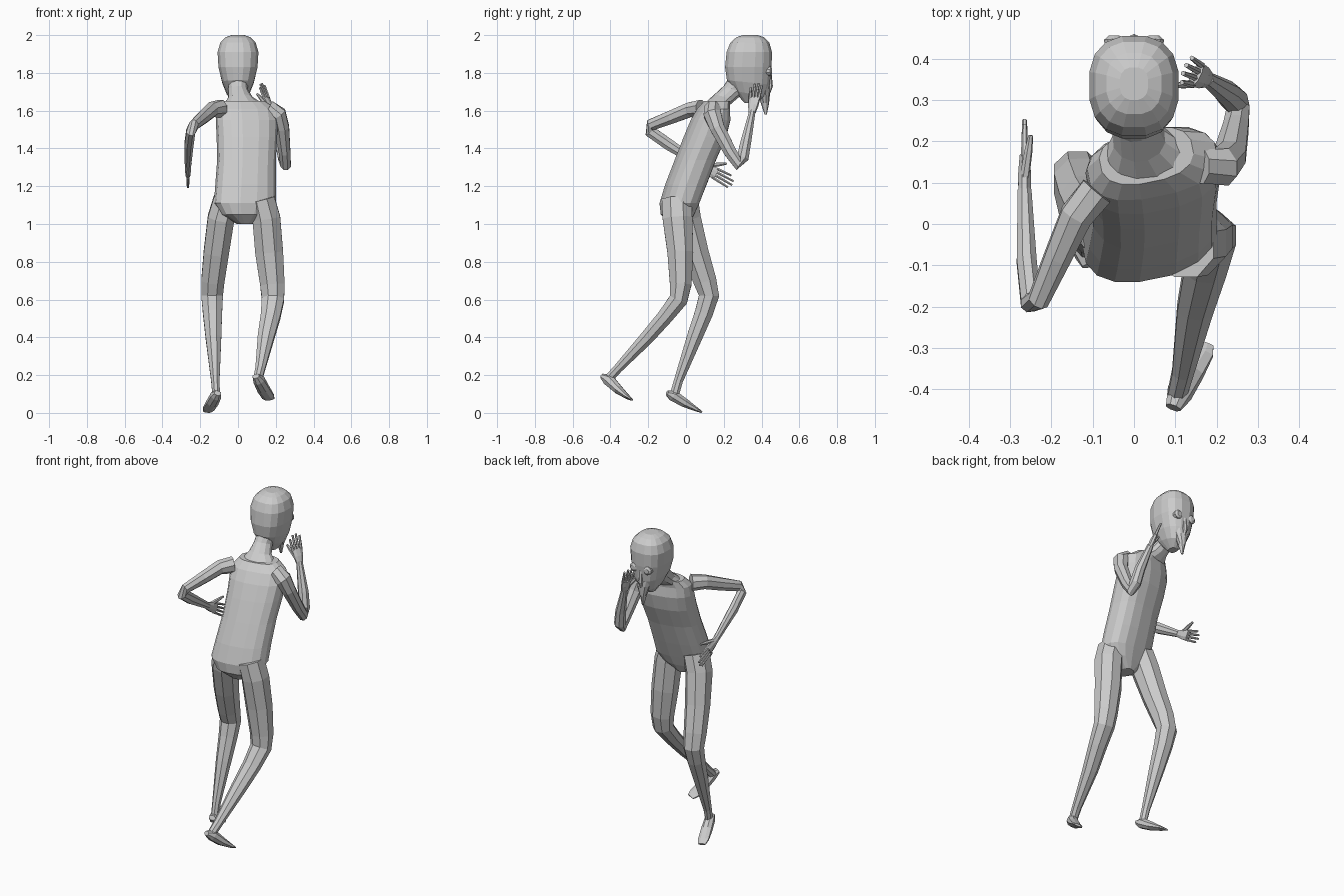
import bpy, bmesh, math
from mathutils import Vector


def skin(name, rings):
    """Closed flat-shaded mesh through equal-sized rings of points."""
    bm = bmesh.new()
    loops = [[bm.verts.new(p) for p in r] for r in rings]
    n = len(loops[0])
    for a, b in zip(loops, loops[1:]):
        for i in range(n):
            j = (i + 1) % n
            bm.faces.new((a[i], a[j], b[j], b[i]))
    bm.faces.new(loops[0][::-1])
    bm.faces.new(loops[-1])
    bmesh.ops.recalc_face_normals(bm, faces=bm.faces)
    me = bpy.data.meshes.new(name)
    bm.to_mesh(me)
    bm.free()
    ob = bpy.data.objects.new(name, me)
    bpy.context.collection.objects.link(ob)
    return ob


def stack(name, secs, sides=16, yaw=0, power=0.8):
    """Horizontal rounded sections: (x, y, z, half width, half depth[, slope of y in z])."""
    rings = []
    for s in secs:
        x, y, z, rx, ry = s[:5]
        pitch = s[5] if len(s) > 5 else 0
        ring = []
        for i in range(sides):
            a = 2 * math.pi * (i + 0.5) / sides
            c, d = math.cos(a), math.sin(a)
            u = math.copysign(abs(c) ** power, c) * rx
            v = math.copysign(abs(d) ** power, d) * ry
            ring.append((x + u * math.cos(yaw) - v * math.sin(yaw),
                         y + u * math.sin(yaw) + v * math.cos(yaw), z + v * pitch))
        rings.append(ring)
    return skin(name, rings)


def limb(name, pts, sides=8, ref=(1, 0, 0)):
    """Tube across its path: (x, y, z, radius along ref, other radius)."""
    ps = [Vector(p[:3]) for p in pts]
    rings = []
    for i, p in enumerate(pts):
        t = (ps[min(i + 1, len(ps) - 1)] - ps[max(i - 1, 0)]).normalized()
        u = Vector(ref)
        u = (u - t * u.dot(t)).normalized()
        v = t.cross(u)
        rings.append([ps[i] + u * math.cos(a) * p[3] + v * math.sin(a) * p[4]
                      for a in (2 * math.pi * (k + 0.5) / sides for k in range(sides))])
    return skin(name, rings)


def hand(side, wrist, tip, across, thumb):
    """Palm, four fingers spread along 'across', and a thumb."""
    w, t = Vector(wrist), Vector(tip)
    d = t - w
    ac = Vector(across)
    ac = (ac - d * ac.dot(d) / d.length_squared).normalized()
    k = w + d * 0.5
    limb(side + "_palm", [(*w, .02, .016), (*(w + d * .25), .03, .017), (*k, .034, .013)], 8, ac)
    for i in range(4):
        o = ac * (i - 1.5) * 0.017
        end = w + d * (0.93, 1, 0.98, 0.86)[i] + o * 1.25
        limb(f"{side}_finger_{i + 1}", [(*(k + o - d * .05), .0085, .009), (*end, .006, .006)], 6, ac)
    b = w + d * 0.2 + ac * 0.015
    th = Vector(thumb)
    limb(side + "_thumb", [(*b, .013, .012), (*b.lerp(th, .6), .011, .01), (*th, .006, .006)], 6, d)


# torso and neck
stack("torso", [
    (.035, -.035, 1.0, .04, .05), (.035, -.045, 1.05, .125, .085),
    (.037, -.035, 1.11, .165, .1), (.04, 0, 1.21, .16, .105),
    (.045, .05, 1.34, .155, .105), (.047, .1, 1.46, .16, .108),
    (.047, .13, 1.55, .165, .1), (.045, .145, 1.61, .16, .08),
    (.03, .165, 1.65, .115, .065)], 16, .2)
stack("neck", [(.03, .16, 1.63, .11, .065, -.1), (.012, .205, 1.67, .065, .055, -.3),
               (0, .25, 1.71, .052, .052, -.4), (0, .3, 1.78, .055, .055, -.4)], 12, .1, 1)

# head, long tapering face and eyes
stack("head", [
    (0, .34, 1.64, .025, .03), (0, .335, 1.69, .06, .085, -.2), (0, .33, 1.75, .085, .115, -.1),
    (0, .33, 1.83, .105, .125), (0, .335, 1.91, .11, .122), (0, .338, 1.96, .095, .105),
    (0, .34, 1.988, .068, .075), (0, .34, 2.0, .035, .04)], 16)
stack("face", [
    (0, .422, 1.58, .006, .006), (0, .418, 1.64, .02, .022), (0, .41, 1.7, .042, .036),
    (0, .4, 1.77, .07, .045), (0, .39, 1.83, .075, .055)], 10, 0, 1)
for s, n in ((-1, "left"), (1, "right")):
    limb(n + "_eye", [(s * .045, .42, 1.81, .026, .026), (s * .048, .448, 1.81, .026, .026),
                      (s * .048, .456, 1.81, .014, .014)], 10)
limb("nose", [(0, .445, 1.8, .01, .008), (0, .448, 1.73, .016, .012),
              (0, .435, 1.68, .008, .006)], 6)

# legs
limb("right_leg", [
    (.125, -.05, 1.13, .075, .085), (.15, -.045, 1.03, .08, .085), (.165, -.03, .85, .08, .074),
    (.182, -.028, .68, .07, .062), (.185, -.04, .6, .064, .053), (.172, -.11, .51, .056, .045),
    (.148, -.205, .4, .047, .04), (.118, -.36, .235, .028, .026), (.105, -.41, .18, .025, .026)])
limb("left_leg", [
    (-.06, -.015, 1.13, .075, .085), (-.09, 0, 1.03, .076, .085), (-.115, .05, .85, .072, .075),
    (-.133, .1, .7, .066, .066), (-.137, .122, .62, .062, .058), (-.135, .095, .53, .055, .052),
    (-.13, .045, .4, .045, .044), (-.12, -.04, .17, .024, .026), (-.116, -.06, .1, .022, .026)])

# feet, pointing down and outwards
limb("right_foot", [(.095, -.445, .195, .02, .014), (.11, -.41, .175, .032, .034),
                    (.135, -.36, .125, .036, .026), (.16, -.31, .085, .036, .013),
                    (.17, -.288, .071, .026, .006)])
limb("left_foot", [(-.107, -.1, .105, .02, .014), (-.116, -.07, .093, .03, .032),
                   (-.135, -.01, .055, .034, .026), (-.155, .05, .022, .034, .013),
                   (-.165, .08, .006, .024, .006)])

# arms
limb("left_arm", [
    (-.09, .08, 1.61, .045, .05), (-.14, .02, 1.605, .042, .042), (-.185, -.08, 1.565, .035, .038),
    (-.232, -.185, 1.525, .027, .033), (-.25, -.19, 1.49, .026, .033), (-.26, -.09, 1.42, .026, .033),
    (-.265, .08, 1.31, .018, .02)])
limb("right_arm", [
    (.16, .14, 1.61, .05, .045), (.215, .14, 1.58, .045, .05), (.232, .165, 1.51, .042, .042),
    (.247, .235, 1.38, .033, .036), (.252, .28, 1.315, .03, .034), (.243, .3, 1.35, .034, .034),
    (.225, .318, 1.44, .031, .03), (.175, .352, 1.6, .018, .018)], 8, (1, 0, 0))

# hands
hand("left", (-.265, .07, 1.315), (-.265, .25, 1.215), (0, .3, 1), (-.25, .215, 1.32))
hand("right", (.178, .35, 1.59), (.122, .375, 1.745), (-.5, -1, 0), (.1, .335, 1.69))
